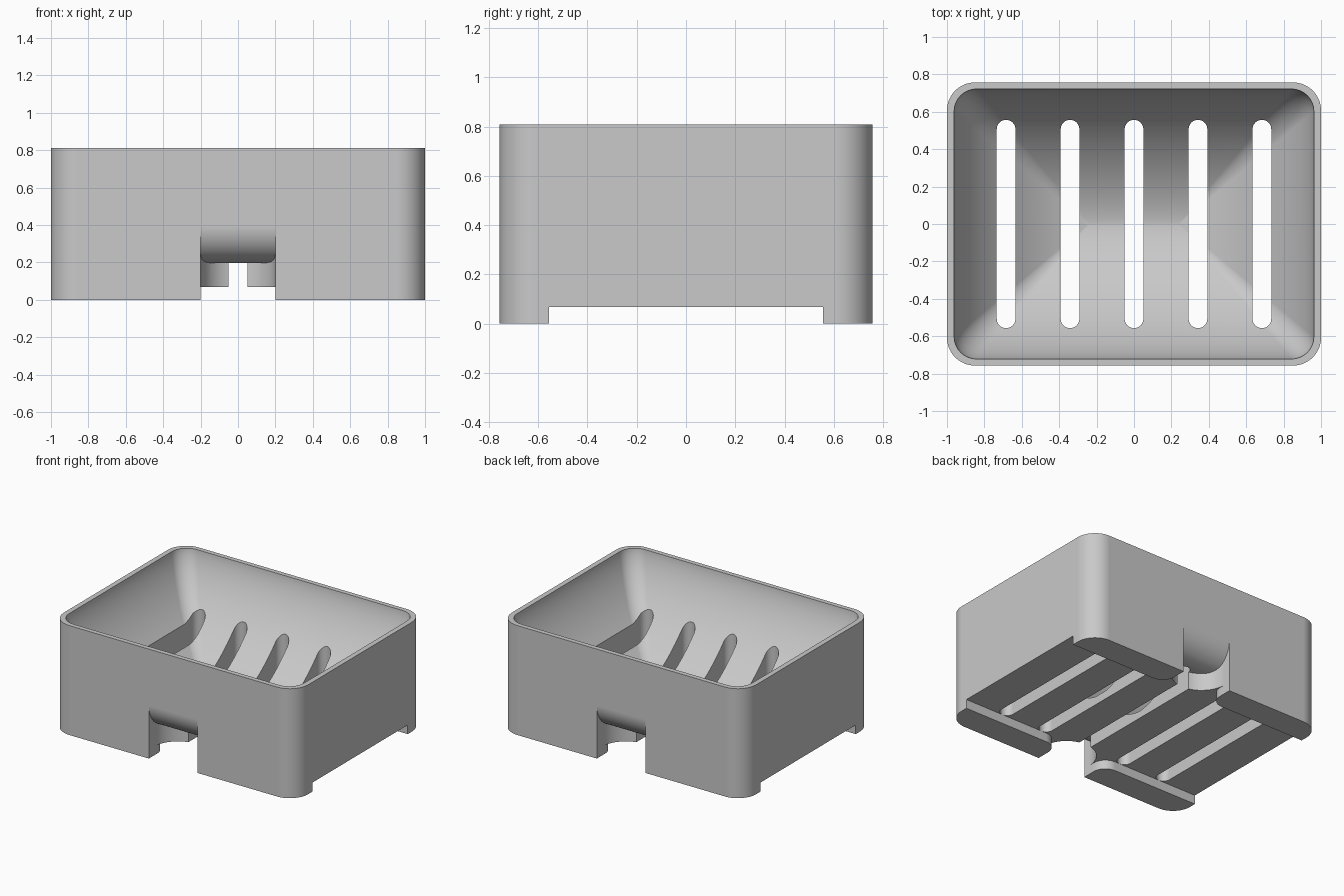
import bpy, bmesh, math
from math import sin, cos, pi
from mathutils import Vector

cube = bpy.data.objects.get("Cube")
if cube:
    bpy.data.objects.remove(cube, do_unlink=True)

HX, HY, TOP = 1.0, 0.757, 0.81       # outer half sizes and height
FLOOR, FOOT_Y = 0.067, 0.557         # underside height, inner edge of feet
NOTCH, CEILING = 0.2, 0.197          # notch half width and ceiling height


def arc(cx, cy, r, a0, a1, n=12):
    return [(cx + r * cos(a0 + (a1 - a0) * i / n),
             cy + r * sin(a0 + (a1 - a0) * i / n)) for i in range(n + 1)]


def rounded_rect(hx, hy, r, n=12):
    pts = []
    for k, (sx, sy) in enumerate([(1, 1), (-1, 1), (-1, -1), (1, -1)]):
        pts += arc(sx * (hx - r), sy * (hy - r), r, k * pi / 2, (k + 1) * pi / 2, n)
    return pts


def loft(name, loops):
    """Closed solid through a list of equal point loops."""
    bm = bmesh.new()
    rings = [[bm.verts.new(p) for p in loop] for loop in loops]
    n = len(rings[0])
    for a, b in zip(rings, rings[1:]):
        for i in range(n):
            j = (i + 1) % n
            bm.faces.new((a[i], a[j], b[j], b[i]))
    bm.faces.new(rings[0][::-1])
    bm.faces.new(rings[-1])
    bmesh.ops.recalc_face_normals(bm, faces=bm.faces)
    mesh = bpy.data.meshes.new(name)
    bm.to_mesh(mesh)
    bm.free()
    ob = bpy.data.objects.new(name, mesh)
    bpy.context.collection.objects.link(ob)
    return ob


def prism(name, plan, z0, z1):
    return loft(name, [[Vector((x, y, z)) for x, y in plan] for z in (z0, z1)])


def boolean(ob, cutter, operation="DIFFERENCE"):
    mod = ob.modifiers.new("cut", "BOOLEAN")
    mod.operation, mod.solver, mod.object = operation, "EXACT", cutter
    cutter.hide_render = True
    bpy.context.view_layer.objects.active = ob
    bpy.ops.object.modifier_apply(modifier=mod.name)
    bpy.data.objects.remove(cutter, do_unlink=True)


# Outer body
dish = prism("soap_dish_body", rounded_rect(HX, HY, 0.15, 16), 0, TOP)

# Bowl: inset rounded rectangles following a superellipse wall
BX, BY, DEPTH, POWER, STEPS = 0.962, 0.722, 0.69, 1.55, 32
loops = [[Vector((x, y, TOP + 0.1)) for x, y in rounded_rect(BX, BY, 0.12, 8)]]
for s in range(STEPS + 1):
    a = math.radians(89) * s / STEPS
    inset = BY * (1 - cos(a) ** (2 / POWER))
    drop = DEPTH * sin(a) ** (2 / POWER)
    r = 0.12 * (1 - inset / BY)
    loops.append([Vector((x, y, TOP - drop))
                  for x, y in rounded_rect(BX - inset, BY - inset, r, 8)])
boolean(dish, loft("bowl_cutter", loops))

# Underside channel with openings at front and back, feet corners rounded
R = 0.1
quarter = [(HX + 0.2, FOOT_Y)] + arc(NOTCH + R, FOOT_Y + R, R, 1.5 * pi, pi) + [(NOTCH, 1.0)]
plan = quarter + [(-x, y) for x, y in quarter[::-1]]
plan += [(-x, -y) for x, y in plan]
boolean(dish, prism("channel_cutter", plan, -0.2, FLOOR))

# Finger notches: round-ended recess under a rolled front lip
LIP = 0.195
for side in (-1, 1):
    yc = HY - 0.053
    plan = [(NOTCH, 1.0), (-NOTCH, 1.0)] + arc(0, yc, NOTCH, pi, 2 * pi, 32)
    notch = prism("notch_cutter", [(x, side * y) for x, y in plan], 0.04, 0.6)
    lip = arc(HY - LIP, CEILING + LIP, LIP, 0, -pi / 2, 20)
    section = [(1.2, 0.02), (1.2, CEILING + LIP)] + lip
    section = section + [(0.3, CEILING), (0.3, 0.02)]
    roof = loft("lip_cutter", [[Vector((x, side * y, z)) for y, z in section]
                               for x in (-0.4, 0.4)])
    boolean(notch, roof, "INTERSECT")
    boolean(dish, notch)

# Drain slots
SLOT_R = 0.05
for i in range(-2, 3):
    end = FOOT_Y - SLOT_R
    plan = arc(0, end, SLOT_R, 0, pi, 16) + arc(0, -end, SLOT_R, pi, 2 * pi, 16)
    boolean(dish, prism("slot_cutter", [(x + 0.342 * i, y) for x, y in plan], -0.3, 1.2))

# Material and shading
grey = bpy.data.materials.new("light_grey")
grey.use_nodes = True
colour = (0.585, 0.585, 0.585, 1)
grey.diffuse_color = colour
for node in grey.node_tree.nodes:
    if node.type == "BSDF_PRINCIPLED":
        node.inputs["Base Color"].default_value = colour
dish.data.materials.clear()
dish.data.materials.append(grey)
for poly in dish.data.polygons:
    poly.material_index = 0

bpy.ops.object.select_all(action="DESELECT")
dish.select_set(True)
bpy.context.view_layer.objects.active = dish
bpy.ops.object.shade_smooth_by_angle(angle=math.radians(30))
weighted = dish.modifiers.new("even_shading", "WEIGHTED_NORMAL")
weighted.keep_sharp = True
